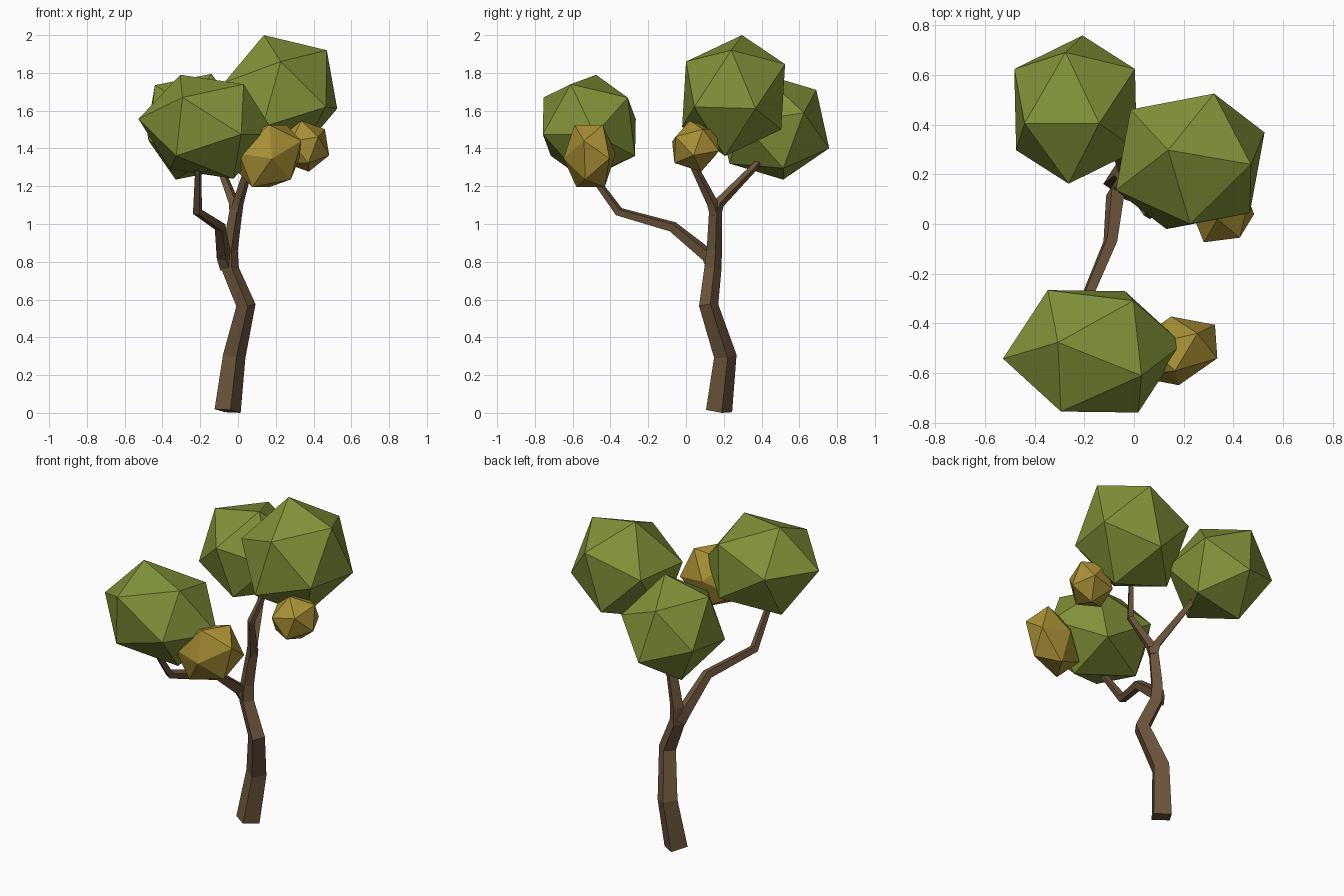
import bpy, bmesh, math
from mathutils import Vector

if "Cube" in bpy.data.objects:
    bpy.data.objects.remove(bpy.data.objects["Cube"])

PHI = (1 + math.sqrt(5)) / 2


def material(name, rgb):
    m = bpy.data.materials.new(name)
    m.diffuse_color = (*rgb, 1)
    m.use_nodes = True
    m.node_tree.nodes["Principled BSDF"].inputs["Base Color"].default_value = m.diffuse_color
    return m


def finish(bm, name, mat):
    bmesh.ops.recalc_face_normals(bm, faces=bm.faces)
    me = bpy.data.meshes.new(name)
    bm.to_mesh(me)
    bm.free()
    me.materials.append(mat)
    ob = bpy.data.objects.new(name, me)
    bpy.context.collection.objects.link(ob)
    return ob


def limb(name, pts, mat, turn=-78):
    """Four-sided tapering tube; pts are (x, y, z, corner radius)."""
    bm = bmesh.new()
    P = [Vector(p[:3]) for p in pts]
    prev_dir = Vector((0, 0, 1))
    spokes = [Vector((math.cos(math.radians(turn + 90 * k)),
                      math.sin(math.radians(turn + 90 * k)), 0)) for k in range(4)]
    rings = []
    for i, p in enumerate(P):
        t = Vector()
        if i > 0:
            t += (p - P[i - 1]).normalized()
        if i < len(P) - 1:
            t += (P[i + 1] - p).normalized()
        t.normalize()
        q = prev_dir.rotation_difference(t)
        spokes = [q @ s for s in spokes]
        prev_dir = t
        rings.append([bm.verts.new(p + s * pts[i][3]) for s in spokes])
    for r0, r1 in zip(rings, rings[1:]):
        for k in range(4):
            n = (k + 1) % 4
            bm.faces.new((r0[k], r0[n], r1[n], r1[k]))
    bm.faces.new(rings[0])
    bm.faces.new(rings[-1])
    return finish(bm, name, mat)


def clump(name, centre, a, b, c, mat):
    """Stretched icosahedron from its centre and the corners of one face."""
    o = Vector(centre)
    a, b, c = (Vector(v) - o for v in (a, b, c))
    half = [a, b, c, (a + b) / PHI - c, (b + c) / PHI - a, (a + c) / PHI - b]
    bm = bmesh.new()
    for v in half:
        bm.verts.new(o + v)
        bm.verts.new(o - v)
    bmesh.ops.convex_hull(bm, input=bm.verts)
    return finish(bm, name, mat)


bark = material("bark", (0.15, 0.09, 0.045))
green = material("green_leaves", (0.22, 0.29, 0.04))
gold = material("golden_leaves", (0.40, 0.28, 0.035))

# Trunk up to the upper fork
limb("trunk", [(-0.055, 0.175, 0.01, 0.071), (-0.02, 0.208, 0.30, 0.061),
               (0.042, 0.12, 0.57, 0.052), (-0.04, 0.142, 0.76, 0.046),
               (-0.042, 0.15, 0.86, 0.041), (-0.008, 0.157, 1.09, 0.034)], bark)

# Branches
limb("front_branch", [(-0.055, 0.15, 0.77, 0.042), (-0.075, 0.12, 0.83, 0.040),
                      (-0.095, -0.07, 0.985, 0.031), (-0.215, -0.355, 1.065, 0.026),
                      (-0.21, -0.52, 1.29, 0.018)], bark)
limb("right_branch", [(-0.012, 0.16, 1.04, 0.033), (0.0, 0.14, 1.11, 0.030),
                      (0.06, 0.04, 1.31, 0.022), (0.12, 0.12, 1.52, 0.016)], bark)
limb("back_branch", [(-0.012, 0.152, 1.04, 0.033), (-0.02, 0.175, 1.11, 0.029),
                     (-0.11, 0.40, 1.34, 0.018)], bark)

# Green leaf clumps
clump("front_clump", (-0.165, -0.512, 1.515), (-0.306, -0.476, 1.79),
      (0.03, -0.61, 1.74), (-0.294, -0.754, 1.67), green)
clump("top_clump", (0.226, 0.252, 1.68), (0.137, 0.297, 2.0),
      (0.226, 0.0, 1.86), (0.47, 0.24, 1.92), green)
clump("back_clump", (-0.235, 0.46, 1.515), (-0.275, 0.69, 1.71),
      (-0.44, 0.405, 1.735), (-0.14, 0.405, 1.795), green)

# Small golden clumps
clump("front_golden_clump", (0.165, -0.51, 1.36), (0.165, -0.59, 1.525),
      (0.255, -0.44, 1.525), (0.335, -0.54, 1.44), gold)
clump("right_golden_clump", (0.355, 0.05, 1.412), (0.335, 0.02, 1.547),
      (0.425, -0.055, 1.462), (0.46, 0.09, 1.502), gold)
